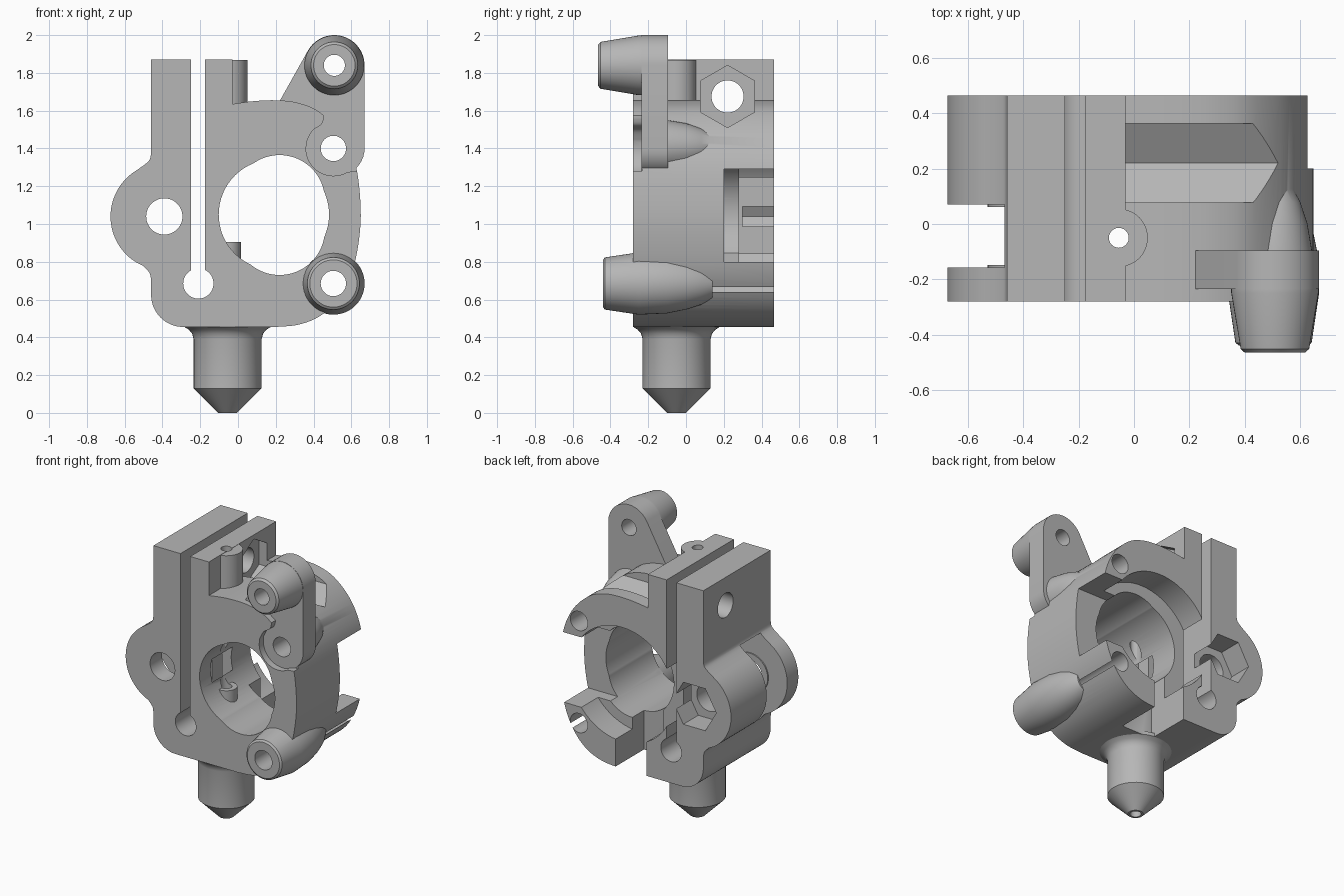
import bpy, bmesh, math
from mathutils import Vector, Matrix

if "Cube" in bpy.data.objects:
    bpy.data.objects.remove(bpy.data.objects["Cube"])

grey = bpy.data.materials.new("light_grey")
grey.diffuse_color = (0.47, 0.47, 0.47, 1)
grey.use_nodes = True
grey.node_tree.nodes["Principled BSDF"].inputs["Base Color"].default_value = grey.diffuse_color


def make(name, bm):
    bmesh.ops.recalc_face_normals(bm, faces=bm.faces)
    me = bpy.data.meshes.new(name)
    bm.to_mesh(me)
    bm.free()
    ob = bpy.data.objects.new(name, me)
    bpy.context.collection.objects.link(ob)
    me.materials.append(grey)
    return ob


def prism(name, pts, y0, y1):
    """Extrude an x-z outline along y."""
    bm = bmesh.new()
    f = bm.faces.new([bm.verts.new((x, y0, z)) for x, z in pts])
    ext = bmesh.ops.extrude_face_region(bm, geom=[f])["geom"]
    bmesh.ops.translate(bm, vec=(0, y1 - y0, 0),
                        verts=[v for v in ext if isinstance(v, bmesh.types.BMVert)])
    return make(name, bm)


def lathe(name, prof, axis, at, n=48, turn=0):
    """Solid of revolution: prof is (position along axis, radius)."""
    bm = bmesh.new()
    rings = []
    for h, r in prof:
        ring = []
        for i in range(n):
            a = 2 * math.pi * i / n + turn
            c, s = r * math.cos(a), r * math.sin(a)
            p = {"x": (h, at[0] + c, at[1] + s), "y": (at[0] + c, h, at[1] + s),
                 "z": (at[0] + c, at[1] + s, h)}[axis]
            ring.append(bm.verts.new(p))
        rings.append(ring)
    for a, b in zip(rings, rings[1:]):
        for i in range(n):
            bm.faces.new((a[i], a[(i + 1) % n], b[(i + 1) % n], b[i]))
    bm.faces.new(rings[0])
    bm.faces.new(rings[-1])
    return make(name, bm)


def rod(axis, at, r, h0, h1, n=48, turn=0):
    return lathe("tool", [(h0, r), (h1, r)], axis, at, n, turn)


def box(x0, x1, y0, y1, z0, z1):
    return prism("tool", [(x0, z0), (x1, z0), (x1, z1), (x0, z1)], y0, y1)


def combine(ob, tool, op):
    m = ob.modifiers.new("bool", "BOOLEAN")
    m.operation, m.object, m.solver = op, tool, "EXACT"
    bpy.context.view_layer.objects.active = ob
    bpy.ops.object.modifier_apply(modifier=m.name)
    bpy.data.objects.remove(tool)


def cut(ob, *tools):
    for t in tools:
        combine(ob, t, "DIFFERENCE")


def add(ob, *tools):
    for t in tools:
        combine(ob, t, "UNION")


def arc(cx, cz, r, a0, a1, n=16):
    return [(cx + r * math.cos(math.radians(a0 + (a1 - a0) * i / n)),
             cz + r * math.sin(math.radians(a0 + (a1 - a0) * i / n))) for i in range(n + 1)]


def smooth(pts, n=5):
    """Catmull-Rom curve through the points."""
    P = [Vector(p) for p in [pts[0]] + pts + [pts[-1]]]
    out = []
    for a, b, c, d in zip(P, P[1:], P[2:], P[3:]):
        for i in range(n):
            t = i / n
            out.append(tuple(0.5 * (2 * b + (c - a) * t + (2 * a - 5 * b + 4 * c - d) * t * t
                                    + (3 * b - a - 3 * c + d) * t ** 3)))
    return out + [pts[-1]]


FRONT, BACK = -0.28, 0.465
MX, MZ = 0.505, 0.685          # lower screw
UZ = 1.40                      # upper screw
PX, PZ = -0.39, 1.04           # idler pivot
FX, FY = -0.055, -0.05         # feed channel

# Main housing: clamp block, ring and idler lug in one outline
right = smooth([(-0.03, 1.635), (0.08, 1.65), (0.2, 1.655), (0.31, 1.643), (0.42, 1.6),
                (0.53, 1.5), (0.6, 1.38), (0.635, 1.25), (0.65, 1.04), (0.63, 0.85),
                (0.59, 0.71), (0.52, 0.59), (0.43, 0.51), (0.32, 0.467), (0.2, 0.455)])
outline = ([(-0.46, 1.87), (-0.03, 1.87)] + right + arc(-0.29, 0.625, 0.17, 270, 180)
           + smooth([(-0.46, 0.7), (-0.468, 0.74), (-0.5, 0.777)])
           + arc(PX, PZ, 0.285, 238, 122, 28)
           + smooth([(-0.5, 1.31), (-0.468, 1.34), (-0.46, 1.38)]))
housing = prism("housing", outline, FRONT, BACK)

# Feed boss beside the clamp
add(housing, rod("z", (FX, FY), 0.105, 1.55, 1.868))

# Lobed bore, rear recess, side window and lower rear notch
cut(housing, rod("y", (0.19, 1.05), 0.292, -0.4, 0.6, 64),
    rod("y", (0.22, 1.125), 0.24, -0.41, 0.61, 64),
    rod("y", (0.22, 0.97), 0.24, -0.42, 0.62, 64),
    rod("y", (0.17, 1.045), 0.40, 0.28, 0.63, 64),
    box(0.25, 0.8, 0.2, 0.6, 0.8, 1.29),
    box(-0.02, 0.22, 0.15, 0.6, 0.3, 0.85))

# Feed guide inside the bore
add(housing, rod("z", (FX, FY), 0.07, 0.6, 0.905))

# Pocket for the idler, with low washers round the pivot
cut(housing, rod("y", (PX, PZ), 0.31, -0.157, 0.07, 64))
add(housing, rod("y", (PX, PZ), 0.14, -0.2, -0.148), rod("y", (PX, PZ), 0.14, 0.061, 0.12))

# Clamp slot with round root, pivot hole and hexagonal pivot pocket
cut(housing, box(-0.25, -0.175, -0.4, 0.6, 0.69, 2.0),
    rod("y", (-0.21, 0.685), 0.08, -0.41, 0.61),
    rod("y", (PX, PZ), 0.096, -0.42, 0.62),
    rod("y", (PX, PZ), 0.17, 0.3, 0.63, 6))

# Clamp bolt hole and nut channel
cut(housing, rod("x", (0.22, 1.675), 0.085, -0.6, 0.1),
    rod("x", (0.22, 1.675), 0.165, -0.09, 0.9, 6, math.pi / 2))

# Recess for the arm foot
recess = (smooth([(0.455, 1.56), (0.44, 1.525), (0.395, 1.495), (0.365, 1.44)])
          + arc(MX, UZ, 0.145, 180, 300) + [(0.62, 1.28), (0.75, 1.28), (0.75, 1.75), (0.46, 1.75)])
cut(housing, prism("tool", recess, -0.4, -0.233))

# Arm with its tapered end boss
arm_pts = ([(0.22, 1.65)] + arc(0.51, 1.84, 0.16, 150, 0, 24)
           + arc(0.525, UZ, 0.145, 0, -180, 20))
add(housing, prism("tool", arm_pts, -0.236, -0.096),
    lathe("tool", [(-0.465, 0.11), (-0.452, 0.124), (-0.25, 0.158), (-0.0975, 0.159)],
          "y", (0.51, 1.84)))

# Tapered screw bosses fading into the ring
tail = [(-0.1, 0.158), (0.0, 0.138), (0.08, 0.112), (0.14, 0.08)]
add(housing,
    lathe("tool", [(-0.44, 0.125), (-0.43, 0.138), (-0.25, 0.165)] + tail, "y", (MX, MZ)),
    lathe("tool", [(-0.2, 0.14), (-0.1, 0.14)] + [(y, r - 0.015) for y, r in tail[1:]],
          "y", (MX, UZ + 0.01)))

# Nozzle stem with flared root and conical tip
add(housing, lathe("tool", [(0, 0.05), (0.13, 0.18), (0.39, 0.18), (0.42, 0.188),
                            (0.44, 0.205), (0.456, 0.23), (0.48, 0.23)], "z", (FX, -0.05)))

# Screw holes and feed channel
cut(housing, rod("y", (MX, MZ), 0.067, -0.6, 0.6), rod("y", (MX, UZ), 0.067, -0.6, 0.6),
    rod("y", (0.51, 1.84), 0.056, -0.6, 0.6),
    rod("z", (FX, FY), 0.036, -0.1, 2.0, 24))

bpy.ops.object.select_all(action="DESELECT")
housing.select_set(True)
bpy.context.view_layer.objects.active = housing
bpy.ops.object.shade_smooth_by_angle(angle=math.radians(30))
